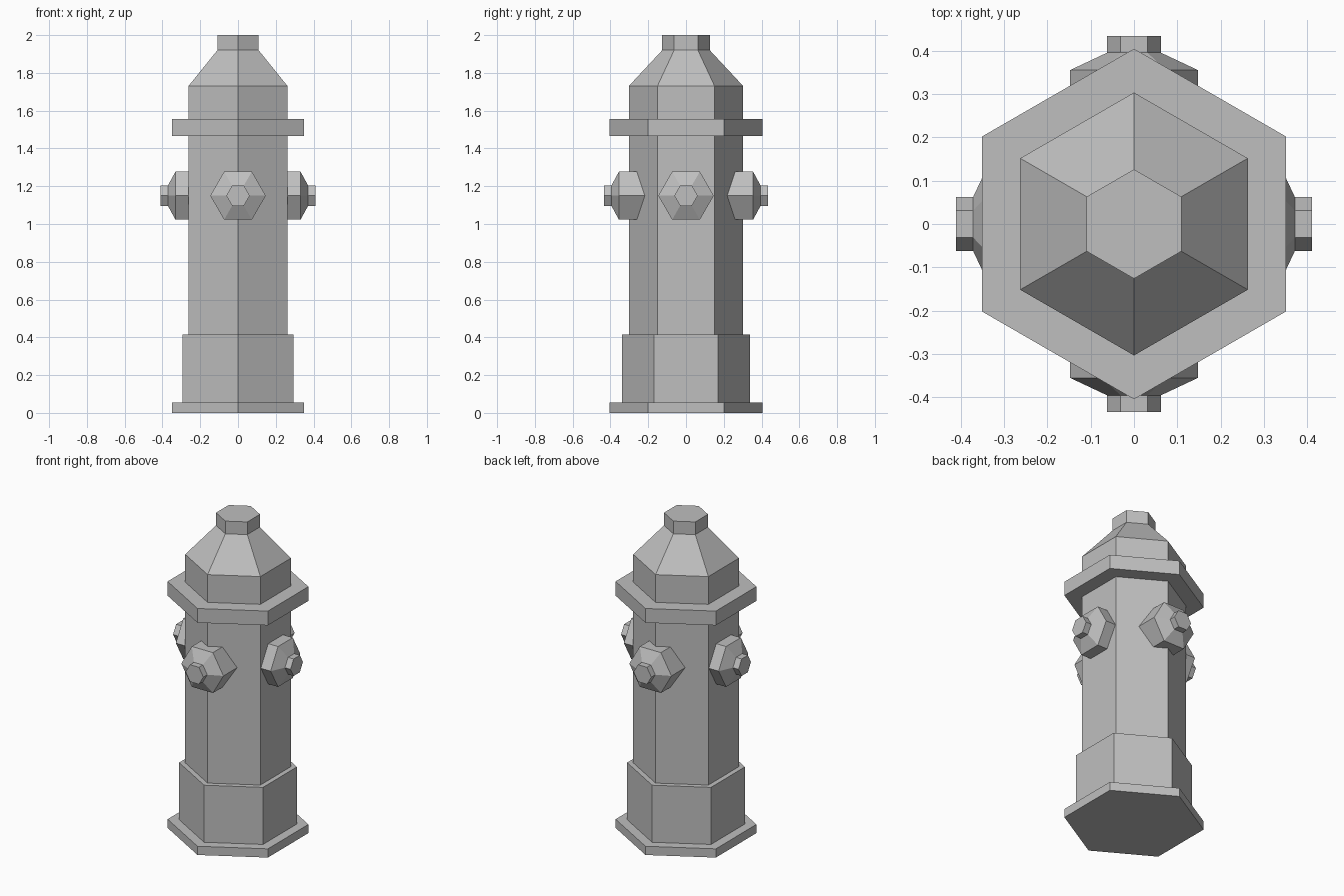
import bpy
import bmesh
from math import cos, sin, pi
from mathutils import Matrix

cube = bpy.data.objects.get("Cube")
if cube:
    bpy.data.objects.remove(cube, do_unlink=True)

SIDES = 6
GREY = (0.52, 0.52, 0.52, 1.0)

paint = bpy.data.materials.new("grey paint")
paint.use_nodes = True
paint.diffuse_color = GREY
shader = next(n for n in paint.node_tree.nodes if n.type == 'BSDF_PRINCIPLED')
shader.inputs["Base Color"].default_value = GREY


def hex_turning(name, profile, start_angle, matrix=Matrix()):
    """Six-sided solid turned around z from (radius, height) pairs."""
    bm = bmesh.new()
    rings = []
    for radius, height in profile:
        ring = []
        for i in range(SIDES):
            a = start_angle + 2 * pi * i / SIDES
            ring.append(bm.verts.new((radius * cos(a), radius * sin(a), height)))
        rings.append(ring)
    for low, high in zip(rings, rings[1:]):
        for i in range(SIDES):
            j = (i + 1) % SIDES
            bm.faces.new((low[i], low[j], high[j], high[i]))
    bm.faces.new(rings[0][::-1])
    bm.faces.new(rings[-1])
    bm.transform(matrix)
    bmesh.ops.recalc_face_normals(bm, faces=bm.faces)
    mesh = bpy.data.meshes.new(name)
    bm.to_mesh(mesh)
    bm.free()
    mesh.materials.append(paint)
    obj = bpy.data.objects.new(name, mesh)
    bpy.context.collection.objects.link(obj)
    return obj


# Main column: foot flange, plinth, barrel, bonnet and top nut
hex_turning("hydrant_body", [
    (0.404, 0.0), (0.404, 0.055),
    (0.338, 0.055), (0.338, 0.415),
    (0.303, 0.415), (0.303, 1.465),
    (0.404, 1.465), (0.404, 1.555),
    (0.303, 1.555), (0.303, 1.73),
    (0.126, 1.92), (0.126, 2.0),
], pi / 2)

# Outlet caps: a wide drum, a chamfer and a small nut, pointing outwards
for name, turn, reach in [("front_outlet", -pi / 2, 0.434), ("left_outlet", 0, 0.41),
                          ("back_outlet", pi / 2, 0.434), ("right_outlet", pi, 0.41)]:
    profile = [(0.147, 0.16), (0.147, reach - 0.079),
               (0.062, reach - 0.039), (0.062, reach)]
    place = (Matrix.Translation((0, 0, 1.15)) @ Matrix.Rotation(turn, 4, 'Z')
             @ Matrix.Rotation(pi / 2, 4, 'Y'))
    hex_turning(name, profile, pi / 2, place)
